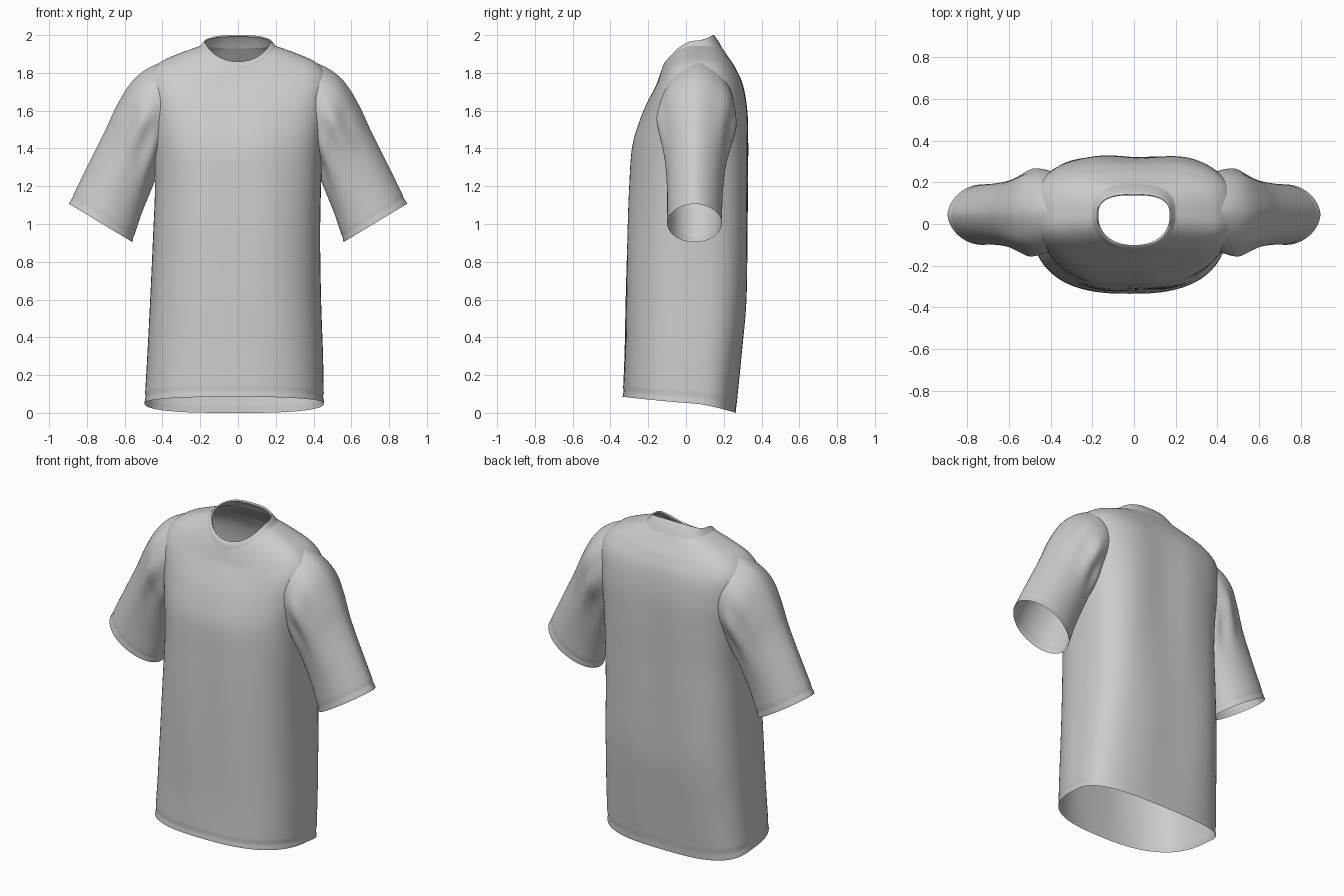
import bpy, bmesh, math
from mathutils import Vector
from mathutils.bvhtree import BVHTree

if "Cube" in bpy.data.objects:
    bpy.data.objects.remove(bpy.data.objects["Cube"])


def spline(keys, steps):
    """Catmull-Rom rows through the key rings; returns (parameter, values)."""
    rows = []
    last = len(keys) - 1
    for i in range(last):
        a, b, c, d = (keys[max(0, min(last, i + k))] for k in (-1, 0, 1, 2))
        for j in range(steps + (i == last - 1)):
            t = j / steps
            rows.append((i + t, [0.5 * (2 * q + (r - p) * t + (2 * p - 5 * q + 4 * r - s) * t * t
                                        + (3 * q - p - 3 * r + s) * t ** 3)
                                 for p, q, r, s in zip(a, b, c, d)]))
    return rows


def power(v, e):
    return math.copysign(abs(v) ** e, v)


def loft(keys, point, steps, sides=96):
    """Open tube through key rings, shaped by the point function."""
    bm = bmesh.new()
    rings = [[bm.verts.new(point(k, u, 2 * math.pi * i / sides)) for i in range(sides)]
             for u, k in spline(keys, steps)]
    for lo, hi in zip(rings, rings[1:]):
        for i in range(sides):
            j = (i + 1) % sides
            bm.faces.new((lo[i], lo[j], hi[j], hi[i]))
    bmesh.ops.recalc_face_normals(bm, faces=bm.faces)
    bm.normal_update()
    return bm


def finish(bm, name):
    mesh = bpy.data.meshes.new(name)
    bm.to_mesh(mesh)
    bm.free()
    for p in mesh.polygons:
        p.use_smooth = True
    obj = bpy.data.objects.new(name, mesh)
    bpy.context.collection.objects.link(obj)


def stitch(d, centre):
    """Shallow groove where a hem is sewn."""
    return 0.006 * math.exp(-((d - centre) / 0.012) ** 2)


def body_point(k, u, t):
    xl, xr, yf, yb, zf, zs, zb = k
    c, s = math.cos(t), math.sin(t)
    top = max(0, min(1, (u - 8) / 2))
    n = 2.6 - 0.4 * top if s < 0 else 3.0 - 0.2 * top
    yc = 0.04
    inset = 1 - 2 * stitch(u * 0.27, 0.05)
    mid, half = (xl + xr) / 2, (xr - xl) / 2
    x = mid + half * power(c, 2 / n) * inset
    y = yc + (yb - yc if s > 0 else yc - yf) * power(s, 2 / n) * inset
    z = zs + ((zb if s > 0 else zf) - zs) * abs(s) ** (0.9 + 1.1 * min(1, u / 3))
    # soft vertical drape and hollow along the spine
    fade = max(0, math.sin(math.pi * min(1, u / 8)))
    if s > 0:
        y -= 0.018 * fade * math.exp(-(x / 0.13) ** 2)
    y += 0.004 * fade * math.sin(x * 17 + z * 2) * abs(s)
    return (x, y, z)


def sleeve_point(side):
    def point(k, u, t):
        ox, oz, ix, iz, yf, yb = k
        c, s = math.cos(t), math.sin(t)
        # gathered folds that fade out towards the cuff
        fold = 1 + 0.05 * math.sin(8 * t + 0.6) * math.exp(-((u - 3.4) / 1.2) ** 2) * (1 - max(c, 0))
        fold -= 3 * stitch(u * 0.2, 0.05)
        c, s = c * fold, power(s, 1.15 if c > 0 else 0.95) * fold
        return (side * ((ox + ix) / 2 + (ox - ix) / 2 * c),
                (yf + yb) / 2 + (yb - yf) / 2 * s,
                (oz + iz) / 2 + (oz - iz) / 2 * c)
    return point


def collar_point(k, u, t):
    xl, xr, yf, yb, zf, zs, zb = k
    c, s = math.cos(t), math.sin(t)
    n = 2.2 if s < 0 else 2.8
    yc = 0.04
    return ((xl + xr) / 2 + (xr - xl) / 2 * power(c, 2 / n),
            yc + (yb - yc if s > 0 else yc - yf) * power(s, 2 / n),
            zs + ((zb if s > 0 else zf) - zs) * abs(s) ** (2 - 0.25 * u))


def buried_faces(bm, tree, dirs):
    """Faces wholly enclosed by another part."""
    rays = [Vector(d).normalized() * g for d in dirs for g in (1, -1)]
    inside = {v for v in bm.verts
              if all((tree.ray_cast(v.co, r)[3] or 0) > 0.008 for r in rays)}
    return [f for f in bm.faces if all(v in inside for v in f.verts)]


# Torso rings: left x, right x, front y, back y, then z at front, side, back
torso_keys = [
    (-.495, .455, -.335, .265, .085, .05, .0),
    (-.48, .45, -.325, .297, .32, .31, .29),
    (-.465, .44, -.32, .328, .61, .60, .60),
    (-.45, .435, -.312, .335, .93, .93, .93),
    (-.44, .44, -.30, .336, 1.20, 1.20, 1.20),
    (-.452, .452, -.283, .336, 1.41, 1.43, 1.42),
    (-.475, .475, -.235, .329, 1.57, 1.62, 1.60),
    (-.48, .48, -.19, .303, 1.67, 1.765, 1.74),
    (-.42, .42, -.158, .26, 1.735, 1.85, 1.83),
    (-.31, .31, -.14, .22, 1.785, 1.903, 1.89),
    (-.20, .20, -.128, .192, 1.82, 1.942, 1.93),
]
# Sleeve rings from cuff to armhole: outer x z, inner x z, front y, back y
sleeve_keys = [
    (.895, 1.107, .56, .905, -.10, .19),
    (.805, 1.29, .512, 1.05, -.10, .195),
    (.71, 1.48, .465, 1.17, -.11, .21),
    (.64, 1.63, .435, 1.26, -.13, .235),
    (.565, 1.75, .41, 1.33, -.15, .26),
    (.48, 1.822, .38, 1.38, -.14, .26),
    (.36, 1.875, .34, 1.42, -.11, .24),
]
collar_keys = [
    (-.20, .20, -.128, .192, 1.82, 1.942, 1.93),
    (-.188, .188, -.121, .172, 1.842, 1.957, 1.967),
    (-.178, .178, -.108, .147, 1.86, 1.97, 2.0),
    (-.171, .171, -.101, .138, 1.855, 1.964, 1.992),
]

torso = loft(torso_keys, body_point, 14)
sleeves = {n: loft(sleeve_keys, sleeve_point(s), 14, 72)
           for n, s in (("right_sleeve", 1), ("left_sleeve", -1))}

# Open the armholes and trim sleeve ends hidden in the torso
torso_tree = BVHTree.FromBMesh(torso)
hidden = set()
for name, bm in sleeves.items():
    side = 1 if name.startswith("right") else -1
    hidden.update(buried_faces(torso, BVHTree.FromBMesh(bm),
                               [(0, 1, 0), (side * .4, 0, .9)]))
    bmesh.ops.delete(bm, geom=buried_faces(bm, torso_tree, [(0, 1, 0), (1, 0, 0)]),
                     context='FACES')
bmesh.ops.delete(torso, geom=list(hidden), context='FACES')

finish(torso, "shirt_body")
for name, bm in sleeves.items():
    finish(bm, name)
finish(loft(collar_keys, collar_point, 4), "collar")
